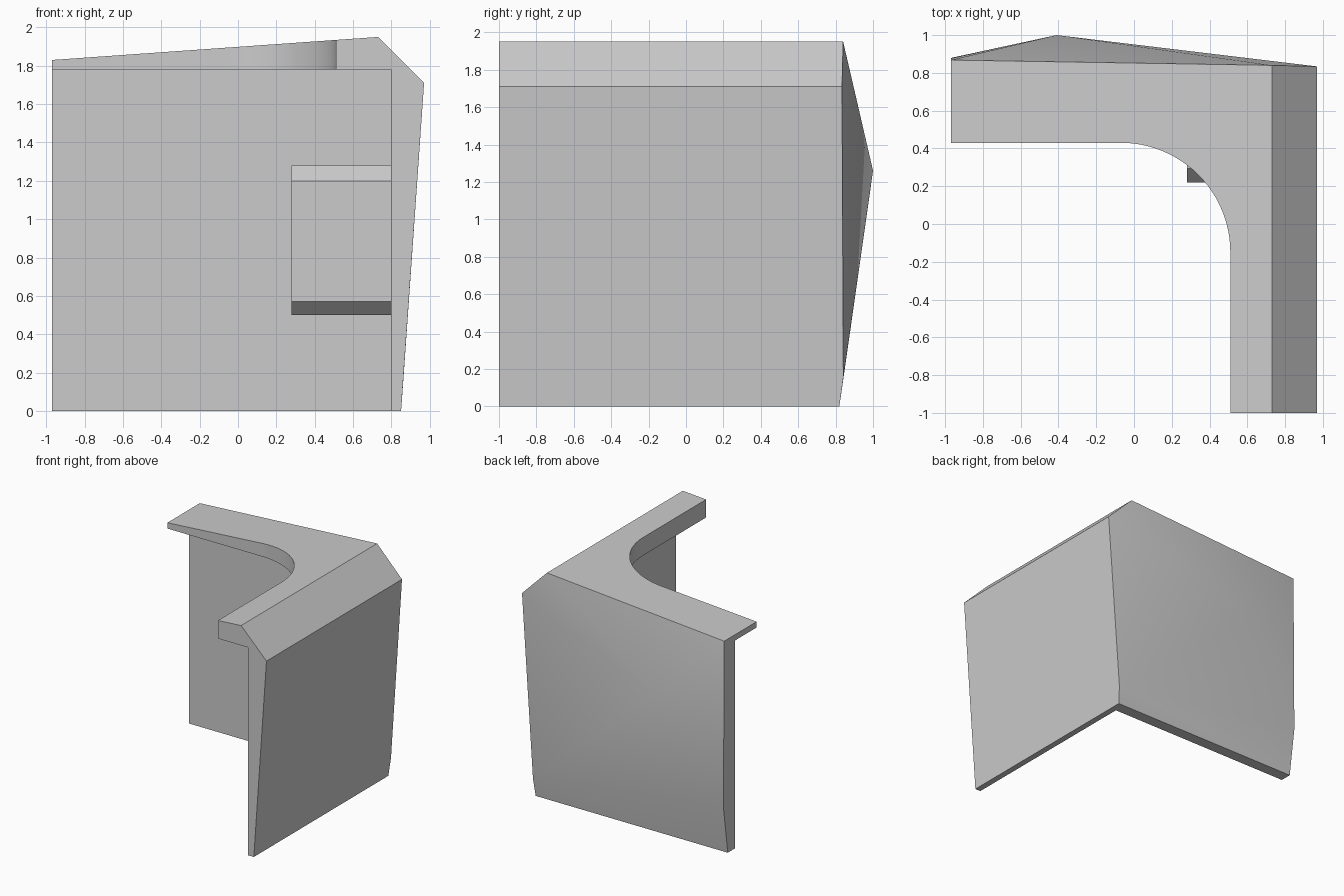
import bpy, bmesh, math

cube = bpy.data.objects.get("Cube")
if cube:
    bpy.data.objects.remove(cube, do_unlink=True)

GREY = (0.6, 0.6, 0.6, 1)
mat = bpy.data.materials.new("plain grey")
mat.use_nodes = True
mat.diffuse_color = GREY
mat.node_tree.nodes["Principled BSDF"].inputs["Base Color"].default_value = GREY


def finish(name, bm):
    bmesh.ops.recalc_face_normals(bm, faces=bm.faces)
    mesh = bpy.data.meshes.new(name)
    bm.to_mesh(mesh)
    bm.free()
    obj = bpy.data.objects.new(name, mesh)
    bpy.context.collection.objects.link(obj)
    mesh.materials.append(mat)
    return obj


def prism(name, base, offset):
    """Extrude a closed outline of 3D points along an offset."""
    bm = bmesh.new()
    face = bm.faces.new([bm.verts.new(p) for p in base])
    new = bmesh.ops.extrude_face_region(bm, geom=[face])["geom"]
    bmesh.ops.translate(bm, vec=offset, verts=[v for v in new if isinstance(v, bmesh.types.BMVert)])
    return finish(name, bm)


def activate(obj):
    bpy.ops.object.select_all(action='DESELECT')
    obj.select_set(True)
    bpy.context.view_layer.objects.active = obj


def cut(obj, cutter):
    mod = obj.modifiers.new("cut", 'BOOLEAN')
    mod.operation, mod.solver, mod.object = 'DIFFERENCE', 'EXACT', cutter
    activate(obj)
    bpy.ops.object.modifier_apply(modifier=mod.name)
    bpy.data.objects.remove(cutter, do_unlink=True)


# Outer block: leaning right side, sloping top, back drawn out to one point
LEFT, FRONT = -0.97, -1.0
section = [(LEFT, 0), (0.85, 0), (0.97, 1.71), (0.73, 1.95), (LEFT, 1.83)]
back = [(LEFT, 0.82, 0), (0.85, 0.82, 0), (0.861, 0.841, 0.15), (0.97, 0.834, 1.71),
        (0.73, 0.84, 1.95), (LEFT, 0.868, 1.83), (LEFT, 0.879, 0.41), (-0.41, 1.0, 1.26)]
bm = bmesh.new()
for p in [(x, FRONT, z) for x, z in section] + back:
    bm.verts.new(p)
bmesh.ops.convex_hull(bm, input=bm.verts)
bmesh.ops.dissolve_limit(bm, angle_limit=0.005, verts=bm.verts, edges=bm.edges)
shell = finish("corner_shell", bm)

# Space inside the walls, below the top ledge
INNER_X, INNER_Y, LEDGE = 0.797, 0.72, 1.78
room = [(-2, -2, -1), (INNER_X, -2, -1), (INNER_X, INNER_Y, -1), (-2, INNER_Y, -1)]
cut(shell, prism("room_cutter", room, (0, 0, LEDGE + 1)))

# Rounded opening through the top ledge
cx, cy, r = -0.07, -0.15, 0.58
arc = [(cx + r * math.cos(a), cy + r * math.sin(a), 1.5)
       for a in (math.pi / 2 * i / 24 for i in range(25))]
opening = [(-2, -2, 1.5), (cx + r, -2, 1.5)] + arc + [(-2, cy + r, 1.5)]
cut(shell, prism("opening_cutter", opening, (0, 0, 1)))

# Chamfered block in the inner corner
profile = [(INNER_Y, 0.5), (0.295, 0.5), (0.22, 0.57), (0.22, 1.2), (0.295, 1.28), (INNER_Y, 1.28)]
block = prism("corner_block", [(0.28, y, z) for y, z in profile], (INNER_X - 0.28, 0, 0))

for obj in (shell, block):
    activate(obj)
    bpy.ops.object.shade_smooth_by_angle(angle=math.radians(25))
